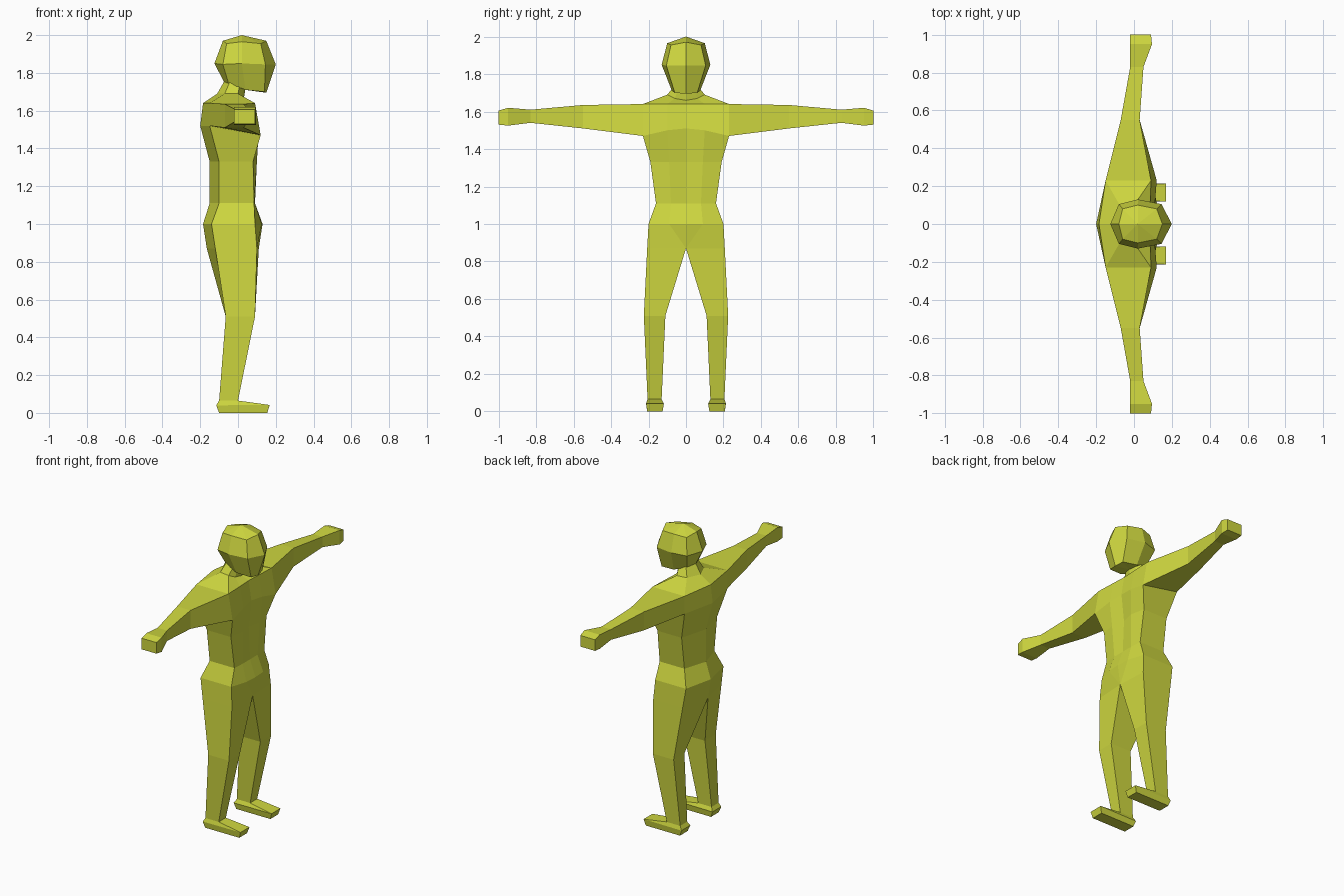
import bpy
import bmesh

if "Cube" in bpy.data.objects:
    bpy.data.objects.remove(bpy.data.objects["Cube"])

skin = bpy.data.materials.new("skin")
skin.diffuse_color = (0.62, 0.68, 0.05, 1)
skin.use_nodes = True
skin.node_tree.nodes["Principled BSDF"].inputs["Base Color"].default_value = skin.diffuse_color


def loft(bm, rings, closed=False, cap=False, skip=()):
    """Join rings of points with faces; skip holds (ring, side) openings."""
    vs = [[bm.verts.new(p) for p in r] for r in rings]
    n = len(vs[0])
    for i in range(len(vs) - 1):
        for j in range(n if closed else n - 1):
            if (i, j) not in skip:
                k = (j + 1) % n
                bm.faces.new((vs[i][j], vs[i][k], vs[i + 1][k], vs[i + 1][j]))
    if cap:
        bm.faces.new(vs[-1])


def finish(bm, name):
    """Mirror across y, weld the parts and make the object."""
    dup = bmesh.ops.duplicate(bm, geom=bm.verts[:] + bm.edges[:] + bm.faces[:])
    for v in dup["geom"]:
        if isinstance(v, bmesh.types.BMVert):
            v.co.y *= -1
    bmesh.ops.remove_doubles(bm, verts=bm.verts[:], dist=0.001)
    bmesh.ops.recalc_face_normals(bm, faces=bm.faces[:])
    mesh = bpy.data.meshes.new(name)
    bm.to_mesh(mesh)
    bm.free()
    mesh.materials.append(skin)
    obj = bpy.data.objects.new(name, mesh)
    bpy.context.collection.objects.link(obj)


body = bmesh.new()

# Torso half: front centre, front middle, side front, side back, back centre
shoulder = [(.08, 0, 1.64), (.085, .10, 1.64), (.09, .23, 1.64), (-.15, .23, 1.64), (-.185, 0, 1.64)]
chest = [(.10, 0, 1.51), (.11, .10, 1.50), (.12, .23, 1.47), (-.15, .23, 1.52), (-.20, 0, 1.52)]
crotch = [(.11, 0, .87), (.11, 0, .87), (.10, .207, .87), (-.12, .207, .87), (-.165, 0, .87)]
loft(body, [
    [(.04, 0, 1.72), (.03, .04, 1.72), (.01, .06, 1.74), (-.04, .06, 1.76), (-.07, 0, 1.76)],
    [(.03, 0, 1.66), (.02, .06, 1.67), (0, .10, 1.69), (-.07, .09, 1.69), (-.11, 0, 1.69)],
    shoulder,
    chest,
    [(.08, 0, 1.33), (.10, .09, 1.33), (.08, .19, 1.33), (-.10, .19, 1.33), (-.15, 0, 1.33)],
    [(.09, 0, 1.11), (.09, .08, 1.11), (.085, .16, 1.11), (-.10, .16, 1.11), (-.15, 0, 1.11)],
    [(.13, 0, 1.0), (.125, .09, 1.0), (.09, .20, 1.0), (-.14, .20, 1.0), (-.185, 0, 1.0)],
    crotch,
], skip={(2, 2)})

# Arm and hand: y, back x, front x, low z, high z
arm = [(.55, -.07, .03, 1.51, 1.635), (.83, -.02, .05, 1.54, 1.61),
       (.95, -.02, .095, 1.525, 1.62), (1.0, -.02, .09, 1.53, 1.605)]
loft(body, [[chest[2], chest[3], shoulder[3], shoulder[2]]] +
     [[(f, y, lo), (b, y, lo), (b, y, hi), (f, y, hi)] for y, b, f, lo, hi in arm],
     closed=True, cap=True)

# Leg and foot: inner y, outer y, front x, front z, back x, back z
leg = [(.11, .225, .09, .51, -.065, .51), (.13, .205, 0, .065, -.10, .065),
       (.118, .213, .168, .042, -.115, .04), (.125, .207, .155, 0, -.10, 0)]
loft(body, [[crotch[0], crotch[2], crotch[3], crotch[4]]] +
     [[(fx, i, fz), (fx, o, fz), (bx, o, bz), (bx, i, bz)] for i, o, fx, fz, bx, bz in leg],
     closed=True, cap=True)
finish(body, "body")

# Head half: faceted rings from crown to jaw, front to back
head = bmesh.new()
loft(head, [
    [(.02, 0, 2.0)] * 5,
    [(.15, 0, 1.97), (.12, .08, 1.955), (.02, .10, 1.965), (-.06, .08, 1.955), (-.08, 0, 1.97)],
    [(.20, 0, 1.845), (.145, .105, 1.845), (.02, .13, 1.85), (-.08, .105, 1.845), (-.125, 0, 1.85)],
    [(.15, 0, 1.695), (.14, .06, 1.70), (.04, .075, 1.71), (-.05, .06, 1.745), (-.07, 0, 1.745)],
    [(.04, 0, 1.71)] * 5,
])
finish(head, "head")
